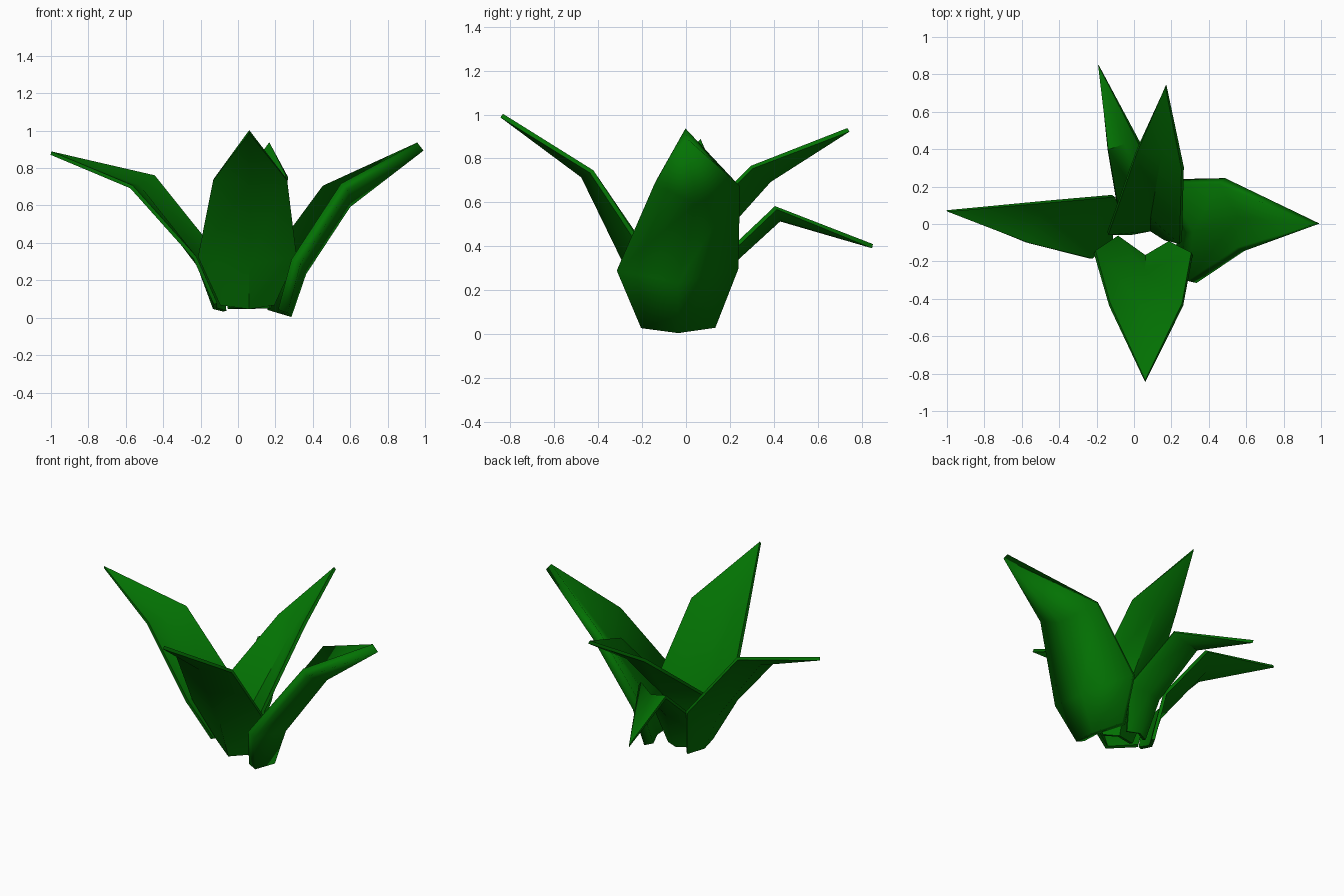
import bpy, bmesh
from mathutils import Vector

green = bpy.data.materials.new("leaf_green")
green.diffuse_color = (0.001, 0.17, 0.001, 1)


def leaf(name, rows, tip, thick=0.02, smooth=0.9):
    """Each row is edge, keel, edge, folded along the keel; rows close at the tip."""
    bm = bmesh.new()
    grid = [[bm.verts.new(Vector(p)) for p in row] for row in rows]
    for lo, hi in zip(grid, grid[1:]):
        for i in range(2):
            bm.faces.new((lo[i], lo[i + 1], hi[i + 1], hi[i]))
    end = bm.verts.new(tip)
    for i in range(2):
        bm.faces.new((grid[-1][i], grid[-1][i + 1], end))
    bmesh.ops.recalc_face_normals(bm, faces=bm.faces)
    me = bpy.data.meshes.new(name)
    bm.to_mesh(me)
    bm.free()
    me.materials.append(green)
    ob = bpy.data.objects.new(name, me)
    bpy.context.collection.objects.link(ob)
    # leaf blade thickness
    mod = ob.modifiers.new("blade", 'SOLIDIFY')
    mod.thickness = thick
    mod.offset = 0
    bpy.ops.object.select_all(action='DESELECT')
    ob.select_set(True)
    bpy.context.view_layer.objects.active = ob
    bpy.ops.object.modifier_apply(modifier=mod.name)
    bpy.ops.object.shade_smooth_by_angle(angle=smooth)


# rows run base, widest part, bend; then the tip
leaf("front_leaf", [
    [(-0.09, -0.07, 0.07), (0.06, -0.175, 0.05), (0.19, -0.10, 0.07)],
    [(-0.21, -0.15, 0.33), (0.06, -0.26, 0.29), (0.31, -0.16, 0.33)],
    [(-0.13, -0.43, 0.74), (0.06, -0.47, 0.72), (0.26, -0.43, 0.74)],
], (0.06, -0.84, 0.995))

leaf("right_leaf", [
    [(0.24, -0.20, 0.035), (0.26, -0.04, 0.012), (0.18, 0.12, 0.035)],
    [(0.31, -0.31, 0.30), (0.34, -0.04, 0.245), (0.19, 0.225, 0.31)],
    [(0.57, -0.135, 0.70), (0.58, 0.04, 0.61), (0.47, 0.23, 0.69)],
], (0.975, 0.0, 0.915), thick=0.055, smooth=3.1)

leaf("left_leaf", [
    [(-0.12, -0.09, 0.075), (-0.125, 0.0, 0.05), (-0.07, 0.09, 0.035)],
    [(-0.23, -0.185, 0.32), (-0.21, -0.02, 0.28), (-0.11, 0.15, 0.33)],
    [(-0.57, -0.10, 0.70), (-0.53, 0.01, 0.70), (-0.45, 0.12, 0.755)],
], (-1.0, 0.07, 0.88))

leaf("upper_back_leaf", [
    [(0.17, -0.08, 0.05), (0.09, -0.03, 0.05), (-0.02, -0.05, 0.05)],
    [(0.25, -0.10, 0.36), (0.09, 0.04, 0.32), (-0.14, -0.05, 0.35)],
    [(0.26, 0.30, 0.76), (0.15, 0.38, 0.70), (0.015, 0.39, 0.72)],
], (0.17, 0.74, 0.93))

leaf("lower_back_leaf", [
    [(0.09, 0.04, 0.05), (0.02, 0.07, 0.05), (-0.05, 0.03, 0.05)],
    [(0.14, 0.13, 0.31), (0.02, 0.16, 0.28), (-0.09, 0.11, 0.30)],
    [(0.04, 0.41, 0.575), (-0.05, 0.43, 0.525), (-0.14, 0.40, 0.53)],
], (-0.19, 0.85, 0.40))
